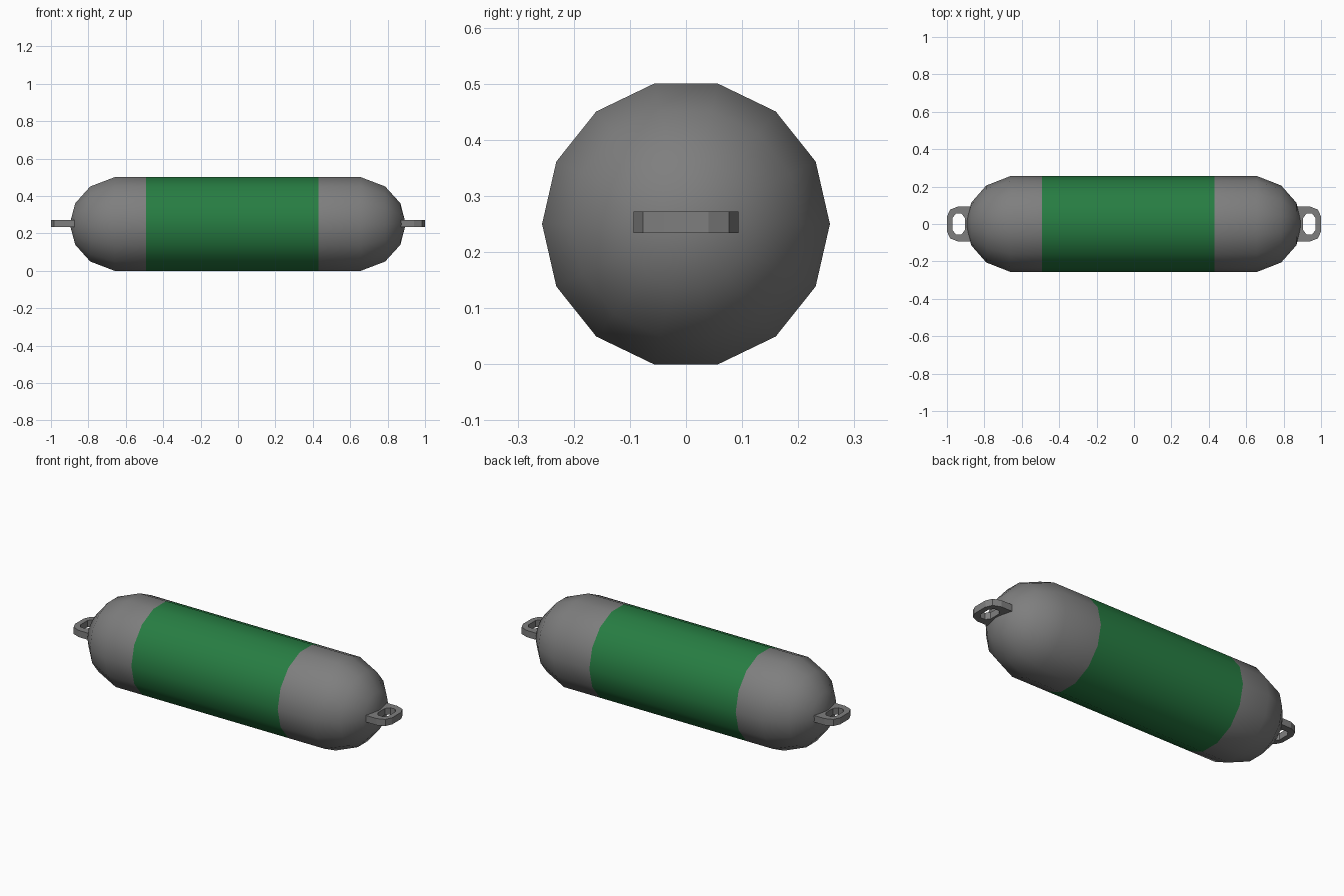
import bpy, bmesh, math

if "Cube" in bpy.data.objects:
    bpy.data.objects.remove(bpy.data.objects["Cube"])

SIDES = 14
RADIUS = 0.2565
MID_Z = 0.25


def material(name, rgb):
    m = bpy.data.materials.new(name)
    m.diffuse_color = (*rgb, 1.0)
    m.use_nodes = True
    m.node_tree.nodes["Principled BSDF"].inputs["Base Color"].default_value = m.diffuse_color
    return m


grey = material("grey", (0.21, 0.21, 0.21))
green = material("green", (0.02, 0.205, 0.055))


def finish(bm, name, mats):
    bmesh.ops.recalc_face_normals(bm, faces=bm.faces)
    mesh = bpy.data.meshes.new(name)
    bm.to_mesh(mesh)
    bm.free()
    for m in mats:
        mesh.materials.append(m)
    obj = bpy.data.objects.new(name, mesh)
    bpy.context.collection.objects.link(obj)
    return obj


# Float body: domed cylinder turned around the x axis, green band in the middle
BAND = (-0.493, 0.43)
profile = [(-0.87, 0.445), (-0.79, 0.802), (-0.66, 1), (BAND[0], 1),
           (BAND[1], 1), (0.657, 1), (0.787, 0.802), (0.868, 0.445)]
bm = bmesh.new()
rings = []
for x, r in profile:
    angles = [2 * math.pi * i / SIDES for i in range(SIDES)]
    rings.append([bm.verts.new((x, r * RADIUS * math.cos(a),
                                MID_Z + r * RADIUS * math.sin(a))) for a in angles])
for a, b in zip(rings, rings[1:]):
    for i in range(SIDES):
        j = (i + 1) % SIDES
        bm.faces.new((a[i], a[j], b[j], b[i]))
for ring, x in ((rings[0], -0.9), (rings[-1], 0.897)):
    tip = bm.verts.new((x, 0, MID_Z))
    for i in range(SIDES):
        bm.faces.new((ring[i], ring[(i + 1) % SIDES], tip))
for f in bm.faces:
    f.smooth = True
    xs = [v.co.x for v in f.verts]
    if min(xs) > BAND[0] - 0.001 and max(xs) < BAND[1] + 0.001:
        f.material_index = 1
finish(bm, "float_body", [grey, green])

# End eyelets: flat plates with an oval hole, one at each end
outer = [(0.85, 0.094), (0.94, 0.094), (0.983, 0.077), (1.0, 0.04)]
inner = [(0.904, 0.032), (0.922, 0.055), (0.953, 0.055), (0.971, 0.032)]


def eyelet(name, side):
    bm = bmesh.new()
    layers = []
    for z in (0.234, 0.272):
        layers.append([[bm.verts.new((side * x, y, z)) for x, y in
                        half + [(x, -y) for x, y in reversed(half)]]
                       for half in (outer, inner)])
    (o0, i0), (o1, i1) = layers
    for a, b in ((o0, o1), (o1, i1), (i1, i0), (i0, o0)):
        for k in range(len(a)):
            n = (k + 1) % len(a)
            bm.faces.new((a[k], a[n], b[n], b[k]))
    finish(bm, name, [grey])


eyelet("right_eyelet", 1)
eyelet("left_eyelet", -1)
